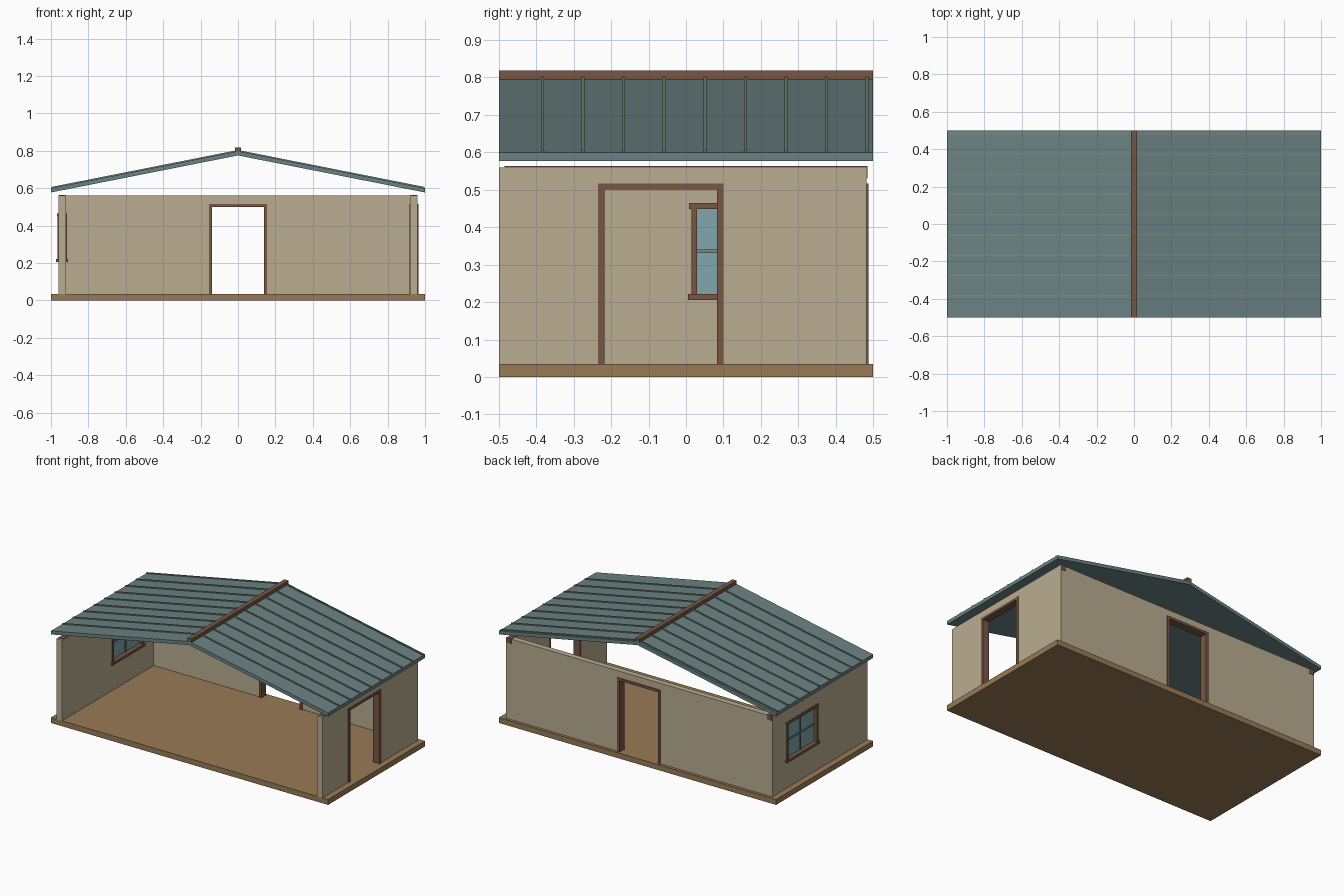
import bpy, bmesh
from mathutils import Vector

if "Cube" in bpy.data.objects:
    bpy.data.objects.remove(bpy.data.objects["Cube"])


def mat(name, r, g, b):
    lin = [((c / 255 + 0.055) / 1.055) ** 2.4 for c in (r, g, b)]
    m = bpy.data.materials.new(name)
    m.diffuse_color = (*lin, 1)
    m.use_nodes = True
    m.node_tree.nodes["Principled BSDF"].inputs["Base Color"].default_value = m.diffuse_color
    return m


WALL = mat("plaster_beige", 186, 174, 146)
FLOOR = mat("floor_tan", 152, 122, 86)
TRIM = mat("trim_brown", 120, 87, 70)
ROOF = mat("roof_teal", 107, 130, 131)
RIB = mat("rib_green", 116, 140, 122)
GLASS = mat("window_glass", 130, 166, 173)


def finish(bm, name, m):
    bmesh.ops.recalc_face_normals(bm, faces=bm.faces)
    me = bpy.data.meshes.new(name)
    bm.to_mesh(me)
    bm.free()
    me.materials.append(m)
    ob = bpy.data.objects.new(name, me)
    bpy.context.collection.objects.link(ob)
    return ob


def extrude(faces_pts, vec, name, m):
    """Extrude one or more flat, vertex-sharing polygons along vec."""
    bm = bmesh.new()
    for pts in faces_pts:
        bm.faces.new([bm.verts.new(p) for p in pts])
    bmesh.ops.remove_doubles(bm, verts=bm.verts, dist=1e-5)
    r = bmesh.ops.extrude_face_region(bm, geom=bm.faces[:], use_keep_orig=True)
    vs = [g for g in r["geom"] if isinstance(g, bmesh.types.BMVert)]
    bmesh.ops.translate(bm, verts=vs, vec=Vector(vec))
    return finish(bm, name, m)


def box(name, x0, x1, y0, y1, z0, z1, m):
    pts = [(x0, y0, z0), (x1, y0, z0), (x1, y1, z0), (x0, y1, z0)]
    return extrude([pts], (0, 0, z1 - z0), name, m)


def arch(a0, a1, z0, z1, h0, h1, hz):
    """Outline of a panel with a doorway notch open at the bottom."""
    return [(a0, z0), (h0, z0), (h0, hz), (h1, hz), (h1, z0), (a1, z0), (a1, z1), (a0, z1)]


BASE, TOP = 0.035, 0.56

# floor slab
box("floor", -1, 1, -0.5, 0.5, 0, BASE, FLOOR)

# back wall with doorway, and its frame
extrude([[(a, 0.445, z) for a, z in arch(-0.92, 0.92, BASE, TOP, -0.15, 0.15, 0.51)]],
        (0, 0.037, 0), "back_wall", WALL)
extrude([[(a, 0.438, z) for a, z in arch(-0.155, 0.155, BASE, 0.516, -0.138, 0.138, 0.5)]],
        (0, 0.05, 0), "back_door_frame", TRIM)

# right wall with doorway, and its frame
extrude([[(0.92, a, z) for a, z in arch(-0.5, 0.482, BASE, TOP, -0.23, 0.095, 0.51)]],
        (0.04, 0, 0), "right_wall", WALL)
extrude([[(0.917, a, z) for a, z in arch(-0.235, 0.1, BASE, 0.516, -0.218, 0.083, 0.5)]],
        (0.047, 0, 0), "right_door_frame", TRIM)

# left wall with a window hole (ring of four quads)
outer = [(-0.5, BASE), (0.482, BASE), (0.482, TOP), (-0.5, TOP)]
inner = [(0.02, 0.215), (0.33, 0.215), (0.33, 0.455), (0.02, 0.455)]
ring = []
for i in range(4):
    j = (i + 1) % 4
    ring.append([(-0.96, a, z) for a, z in (outer[i], outer[j], inner[j], inner[i])])
extrude(ring, (0.04, 0, 0), "left_wall", WALL)

# window: jambs, header, sill, glass and glazing bars
for n, y in (("front", 0.015), ("back", 0.32)):
    box("window_jamb_" + n, -0.965, -0.915, y, y + 0.015, 0.215, 0.455, TRIM)
box("window_header", -0.967, -0.913, 0.008, 0.342, 0.449, 0.465, TRIM)
box("window_sill", -0.972, -0.908, 0.005, 0.345, 0.205, 0.222, TRIM)
box("window_glass", -0.943, -0.937, 0.03, 0.32, 0.222, 0.449, GLASS)
box("window_bar_horizontal", -0.95, -0.93, 0.03, 0.32, 0.331, 0.34, RIB)
box("window_bar_vertical", -0.949, -0.931, 0.1705, 0.1795, 0.222, 0.449, RIB)

# top beams let into the side walls, ends showing at the back
for n, x in (("left", -0.94), ("right", 0.94)):
    box("top_beam_" + n, x - 0.0175, x + 0.0175, -0.485, 0.4845, 0.53, 0.563, TRIM)

# roof: bent slab, raised ribs and ridge cap


def chevron(half, eave, ridge, t):
    return [(-half, eave), (0, ridge), (half, eave),
            (half, eave - t), (0, ridge - t), (-half, eave - t)]


extrude([[(x, -0.5, z) for x, z in chevron(1, 0.6, 0.798, 0.023)]],
        (0, 1, 0), "roof", ROOF)
for i in range(9):
    y = -0.383 + i * 0.1083
    extrude([[(x, y - 0.004, z) for x, z in chevron(0.998, 0.6065, 0.804, 0.012)]],
            (0, 0.008, 0), "roof_rib_%d" % (i + 1), RIB)
box("ridge_cap", -0.015, 0.015, -0.5, 0.5, 0.785, 0.818, TRIM)
